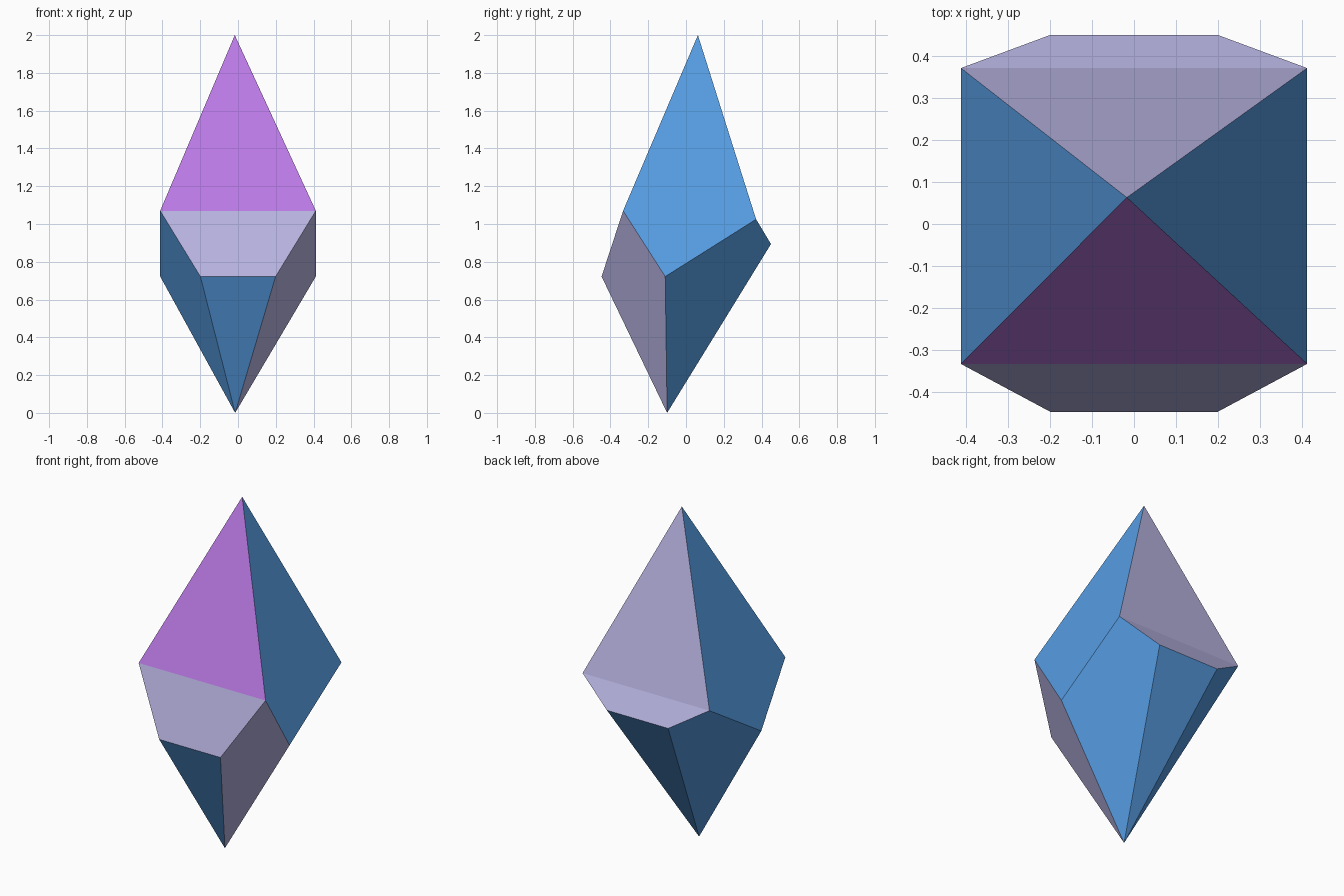
import bpy
import bmesh

cube = bpy.data.objects.get("Cube")
if cube:
    bpy.data.objects.remove(cube)


def make_material(name, colour):
    mat = bpy.data.materials.new(name)
    mat.use_nodes = True
    rgba = (*colour, 1.0)
    mat.diffuse_color = rgba
    mat.node_tree.nodes["Principled BSDF"].inputs["Base Color"].default_value = rgba
    return mat


BLUE, LAVENDER, PURPLE = range(3)
materials = [
    make_material("crystal blue", (0.095, 0.337, 0.768)),
    make_material("crystal lavender", (0.479, 0.456, 0.760)),
    make_material("crystal purple", (0.497, 0.195, 0.791)),
]

bm = bmesh.new()

# Tips, slightly off the centre line
top = bm.verts.new((-0.017, 0.063, 2.0))
bottom = bm.verts.new((-0.015, -0.10, 0.0))


def pair(x, y, z):
    """Mirrored girdle points, right (-x) then left (+x)."""
    return [bm.verts.new((s * x, y, z)) for s in (-1, 1)]


front_high = pair(0.412, -0.333, 1.07)
front_low = pair(0.199, -0.447, 0.722)
side = pair(0.412, -0.11, 0.722)
back_high = pair(0.412, 0.371, 1.025)
back_low = pair(0.199, 0.45, 0.894)


def facet(verts, colour):
    bm.faces.new(verts).material_index = colour


# Front and back facets: crown, girdle band, lower point
for high, low, crown in ((front_high, front_low, PURPLE),
                         (back_high, back_low, LAVENDER)):
    facet([*high, top], crown)
    facet([*low, high[1], high[0]], LAVENDER)
    facet([*low, bottom], BLUE)

# Side facets; only the left lower front one is lavender
for i, lower_colour in enumerate((BLUE, LAVENDER)):
    facet([front_high[i], side[i], back_high[i], top], BLUE)
    facet([front_low[i], bottom, side[i], front_high[i]], lower_colour)
    facet([bottom, back_low[i], back_high[i], side[i]], BLUE)

bmesh.ops.recalc_face_normals(bm, faces=bm.faces)
mesh = bpy.data.meshes.new("crystal")
bm.to_mesh(mesh)
bm.free()
for mat in materials:
    mesh.materials.append(mat)

crystal = bpy.data.objects.new("crystal", mesh)
bpy.context.collection.objects.link(crystal)
